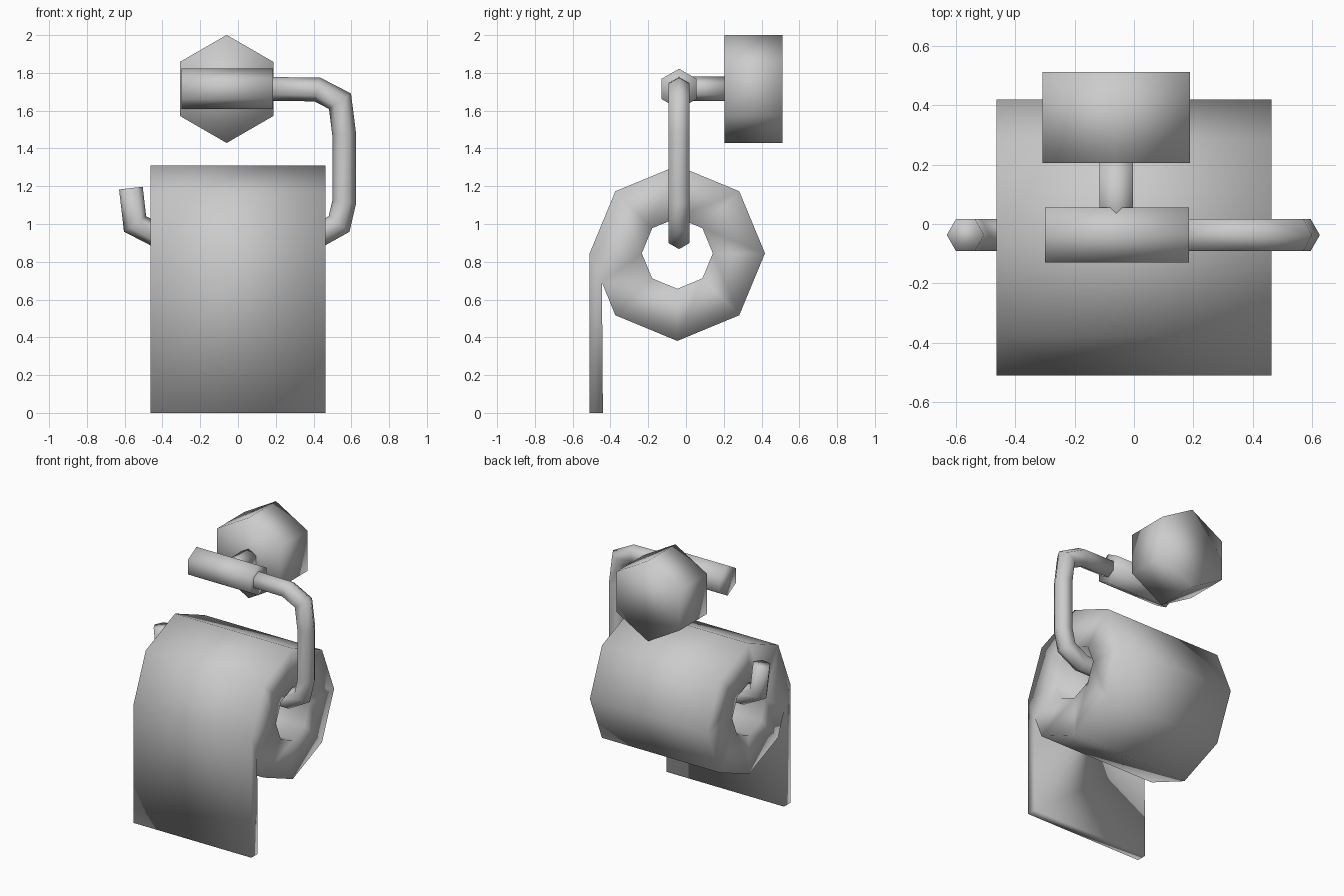
import bpy, bmesh, math
from mathutils import Vector

cube = bpy.data.objects.get("Cube")
if cube:
    bpy.data.objects.remove(cube, do_unlink=True)

GREY = (0.6, 0.6, 0.6, 1)
mat = bpy.data.materials.new("plain_grey")
mat.use_nodes = True
mat.diffuse_color = GREY
mat.node_tree.nodes["Principled BSDF"].inputs["Base Color"].default_value = GREY


def finish(name, bm):
    bmesh.ops.recalc_face_normals(bm, faces=bm.faces)
    for f in bm.faces:
        f.smooth = True
    mesh = bpy.data.meshes.new(name)
    bm.to_mesh(mesh)
    bm.free()
    mesh.materials.append(mat)
    bpy.context.collection.objects.link(bpy.data.objects.new(name, mesh))


def hex_sweep(name, path, radius, side):
    """Six-sided bar along a path lying in the plane square to side."""
    bm = bmesh.new()
    pts, side = [Vector(p) for p in path], Vector(side)
    rings = []
    for i, p in enumerate(pts):
        before = (p - pts[i - 1]).normalized() if i else None
        after = (pts[i + 1] - p).normalized() if i + 1 < len(pts) else None
        tangent = ((before or after) + (after or before)).normalized()
        out = side.cross(tangent) / tangent.dot(before or after)  # mitred joint
        rings.append([bm.verts.new(p + radius * (math.cos(a) * out + math.sin(a) * side))
                      for a in (k * math.pi / 3 for k in range(6))])
    for a, b in zip(rings, rings[1:]):
        for k in range(6):
            j = (k + 1) % 6
            bm.faces.new((a[k], a[j], b[j], b[k]))
    bm.faces.new(rings[0])
    bm.faces.new(rings[-1])
    finish(name, bm)


AX, AY, AZ = -0.06, -0.037, 1.715  # holder axis

# Wall mount, post and sleeve
hex_sweep("wall_mount", [(AX, 0.205, AZ), (AX, 0.512, AZ)], 0.286, (1, 0, 0))
hex_sweep("mount_post", [(AX, AY, AZ), (AX, 0.205, AZ)], 0.065, (1, 0, 0))
hex_sweep("sleeve", [(-0.3, AY, AZ), (0.185, AY, AZ)], 0.107, (0, 1, 0))

# Bent rod, from the sleeve down and through the roll to the upturned tip
rod = [(0.18, AZ), (0.42, 1.712), (0.54, 1.65), (0.562, 1.475), (0.562, 1.115),
       (0.535, 1.0), (0.41, 0.93), (-0.41, 0.93), (-0.545, 1.0), (-0.567, 1.19)]
hex_sweep("bent_rod", [(x, AY, z) for x, z in rod], 0.063, (0, 1, 0))

# Paper roll with its hanging sheet
W, CY, CZ = 0.462, -0.046, 0.845
bm = bmesh.new()


def pair(y, z):
    return [bm.verts.new((x, y, z)) for x in (-W, W)]


def octagon(r):
    return [pair(CY + r * math.cos(k * math.pi / 4), CZ + r * math.sin(k * math.pi / 4))
            for k in range(8)]


def span(a, b):
    bm.faces.new((a[0], a[1], b[1], b[0]))


def ends(*pairs):
    for s in (0, 1):
        bm.faces.new([p[s] for p in pairs])


outer, inner = octagon(0.464), octagon(0.188)
split = pair(-0.445, 0.69)
sheet_back, sheet_front = pair(-0.44, 0), pair(-0.51, 0)
for k in range(8):
    j = (k + 1) % 8
    span(inner[k], inner[j])
    if k == 4:  # the sheet leaves the roll here
        span(outer[j], split)
        ends(outer[k], split, outer[j], inner[j], inner[k])
    else:
        span(outer[k], outer[j])
        ends(outer[k], outer[j], inner[j], inner[k])
span(split, sheet_back)
span(sheet_back, sheet_front)
span(sheet_front, outer[4])
ends(outer[4], split, sheet_back, sheet_front)
finish("paper_roll", bm)
